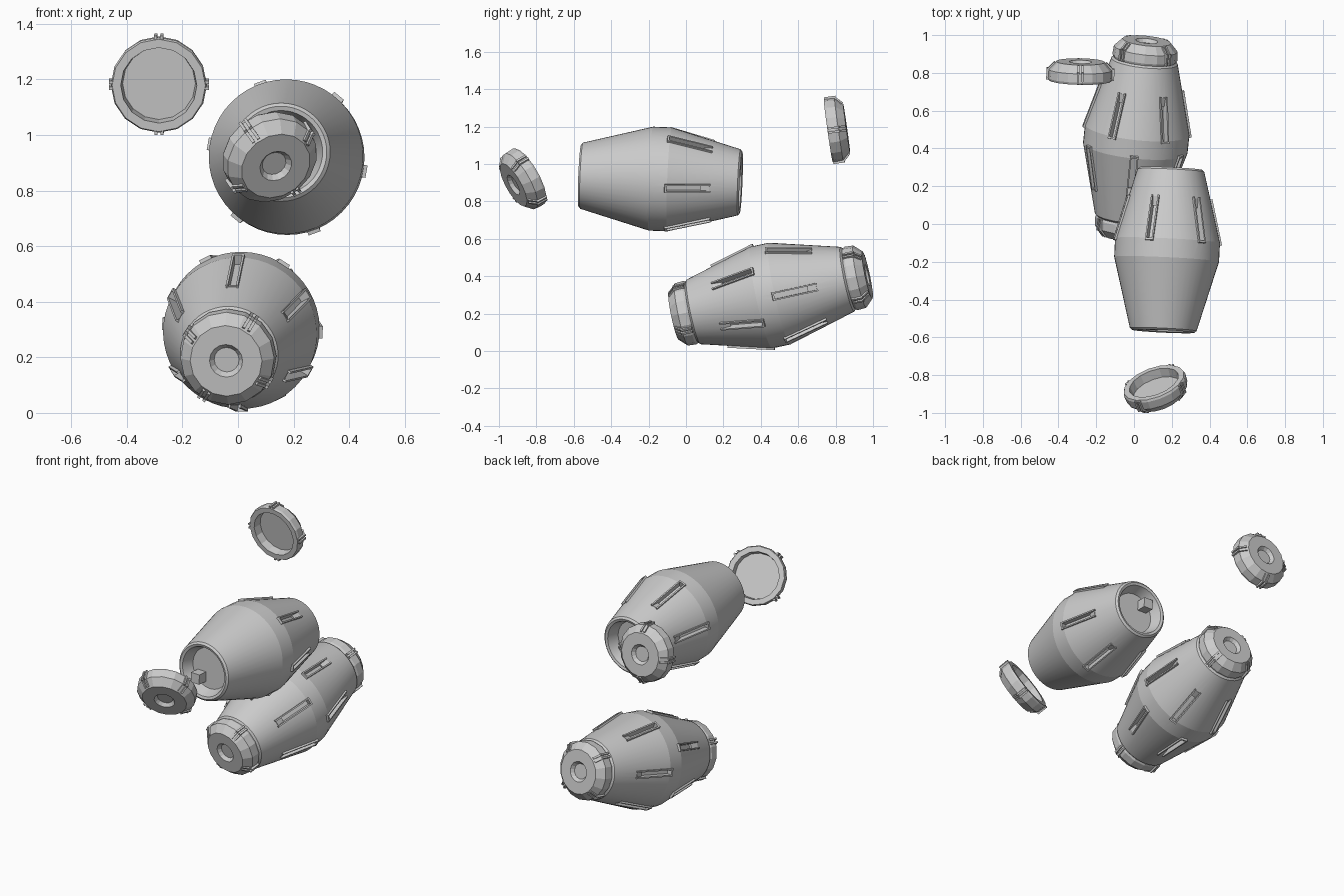
import bpy, bmesh, math
from mathutils import Matrix, Vector

if "Cube" in bpy.data.objects:
    bpy.data.objects.remove(bpy.data.objects["Cube"])


def frame(origin, direction):
    # local X = up, Y = right, Z = along the axis
    d = Vector(direction).normalized()
    up = (Vector((0, 0, 1)) - d * d.z).normalized()
    m = Matrix((up, d.cross(up), d)).transposed().to_4x4()
    m.translation = Vector(origin)
    return m


def lathe(bm, profile, sides):
    rings = []
    for r, z in profile:
        if r == 0:
            rings.append([bm.verts.new((0, 0, z))] * sides)
        else:
            rings.append([bm.verts.new((r * math.cos(2 * math.pi * i / sides),
                                        r * math.sin(2 * math.pi * i / sides), z))
                          for i in range(sides)])
    for a, b in zip(rings, rings[1:]):
        for i in range(sides):
            j = (i + 1) % sides
            quad = list(dict.fromkeys([a[i], a[j], b[j], b[i]]))
            bm.faces.new(quad)
    bmesh.ops.recalc_face_normals(bm, faces=bm.faces)


def box(bm, m, size, at):
    bmesh.ops.create_cube(bm, size=1, matrix=m @ Matrix.Translation(at)
                          @ Matrix.Diagonal((*size, 1)))


def finish(bm, name, m, smooth=False):
    me = bpy.data.meshes.new(name)
    bm.to_mesh(me)
    bm.free()
    if smooth:
        for p in me.polygons:
            p.use_smooth = True
        me.set_sharp_from_angle(angle=math.radians(12))
    ob = bpy.data.objects.new(name, me)
    bpy.context.collection.objects.link(ob)
    ob.matrix_world = m
    return ob


HALF = 0.432


def barrel(name, m, slots):
    # double-tapered shell with a recess in each end
    half = [(0, HALF - .07), (.125, HALF - .07), (.15, HALF - .005),
            (.165, HALF), (.177, HALF - .01), (.278, .05)]
    bm = bmesh.new()
    lathe(bm, half + [(r, -z) for r, z in reversed(half)], 48)
    body = finish(bm, name, m, True)

    # slot cutters and raised slot rims
    cut, rim = bmesh.new(), bmesh.new()
    slope = math.atan2(.101, .382)
    for s, start in slots:
        for k in range(6):
            sm = (Matrix.Rotation(math.radians(start + 60 * k), 4, 'Z')
                  @ Matrix.Translation((.249, 0, s * .16))
                  @ Matrix.Rotation(-s * slope, 4, 'Y'))
            box(cut, sm, (.06, .029, .235), (0, 0, 0))
            for side in (-1, 1):
                box(rim, sm, (.034, .008, .245), (-.008, side * .0185, 0))
            box(rim, sm, (.034, .045, .01), (-.008, 0, -s * .1225))
            # sloped floor block at the far end
            box(rim, sm @ Matrix.Rotation(s * .35, 4, 'Y'), (.02, .029, .05),
                (-.05, 0, s * .085))
    cutter = finish(cut, name + "_slot_cutter", m)
    cutter.hide_render = True
    mod = body.modifiers.new("slots", 'BOOLEAN')
    mod.operation, mod.solver, mod.object = 'DIFFERENCE', 'EXACT', cutter
    bpy.context.view_layer.update()
    deps = bpy.context.evaluated_depsgraph_get()
    baked = bpy.data.meshes.new_from_object(body.evaluated_get(deps))
    body.modifiers.clear()
    body.data = baked
    bpy.data.objects.remove(cutter)
    finish(rim, name + "_slot_rims", m)

    # small posts inside the end recesses
    pb = bmesh.new()
    for s in (-1, 1):
        box(pb, Matrix(), (.06, .06, .065), (s * .06, -.06, s * (HALF - .04)))
    finish(pb, name + "_end_posts", m)


def cap(name, m, roll):
    # hollow chamfered cap with a central dimple
    bm = bmesh.new()
    lathe(bm, [(0, .05), (.131, .05), (.137, 0), (.168, 0), (.173, .012),
               (.17, .058), (.13, .1), (.06, .1), (.045, .08), (0, .08)], 16)
    # paired grip ribs
    for k in range(4):
        rm = Matrix.Rotation(math.radians(roll + 90 * k), 4, 'Z')
        for side in (-1, 1):
            box(bm, rm, (.022, .011, .062), (.169, side * .011, .034))
            box(bm, rm @ Matrix.Translation((.15, side * .011, .078))
                @ Matrix.Rotation(-.76, 4, 'Y'), (.014, .011, .045), (0, 0, 0))
    finish(bm, name, m)


# closed barrel with both caps fitted
mid, axis = Vector((.012, .452, .297)), Vector((.106, 1, .212)).normalized()
barrel("closed_barrel", frame(mid, axis), [(1, 33), (-1, 0)])
cap("closed_front_cap", frame(mid - axis * HALF, -axis), 57)
cap("closed_rear_cap", frame(mid + axis * HALF, axis), 45)

# open barrel with its caps pulled away
barrel("open_barrel", frame((.175, -.137, .92), (.048, 1, -.042)), [(1, 40)])
cap("loose_front_cap", frame((.105, -.84, .935), (.31, -.83, -.47)), 42)
cap("loose_rear_cap", frame((-.285, .76, 1.178), (.02, .99, .14)), 0)
